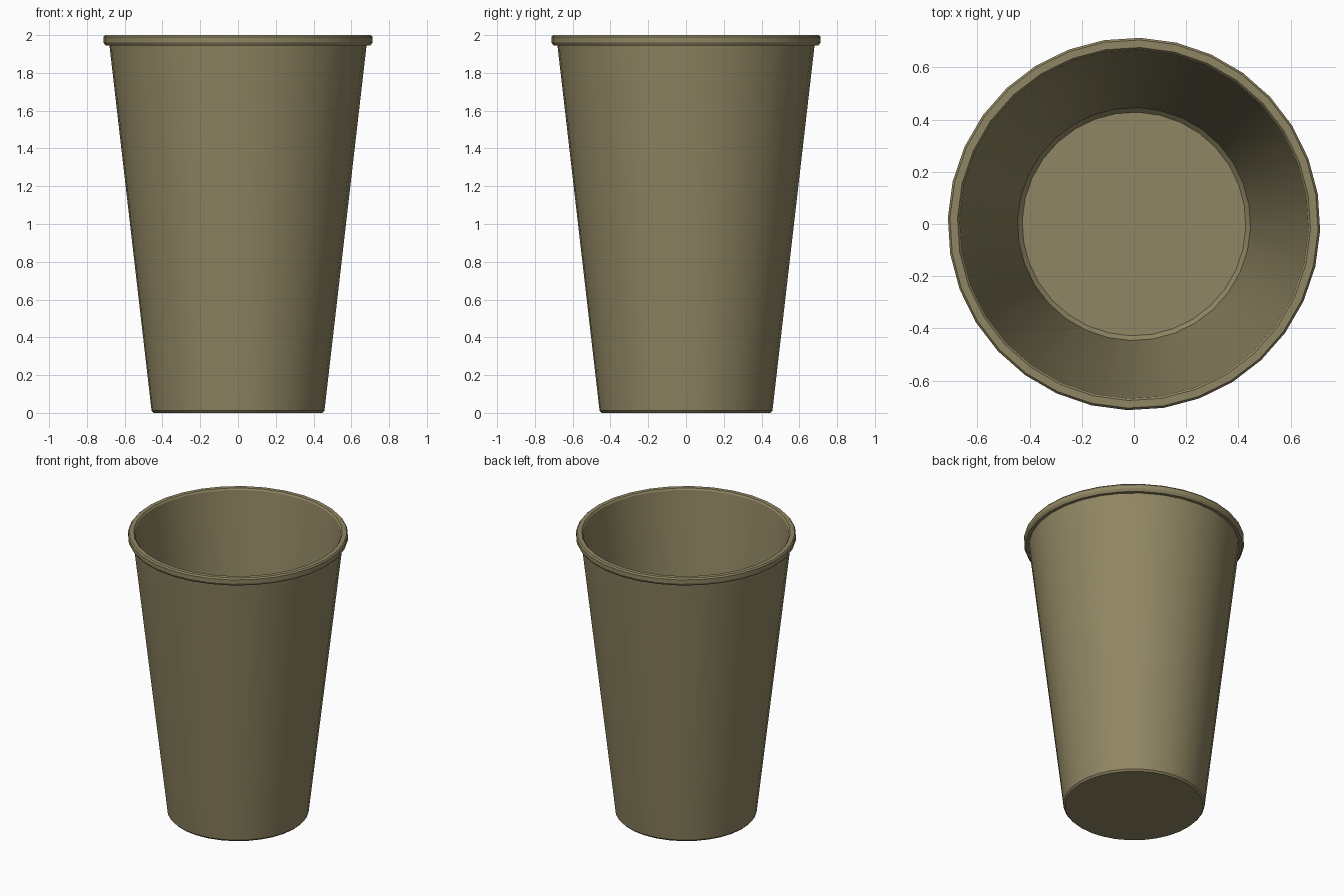
import bpy
import bmesh
import math

if "Cube" in bpy.data.objects:
    bpy.data.objects.remove(bpy.data.objects["Cube"], do_unlink=True)

SIDES = 32
TURN = math.radians(-2)

# Single olive-tan colour
tan = bpy.data.materials.new("olive_tan")
tan.use_nodes = True
colour = (0.28, 0.24, 0.125, 1)
tan.diffuse_color = colour
bsdf = next(n for n in tan.node_tree.nodes if n.type == 'BSDF_PRINCIPLED')
bsdf.inputs["Base Color"].default_value = colour
bsdf.inputs["Roughness"].default_value = 0.7


def lathe(name, profile):
    """Revolve (radius, z) points round the z axis and cap both ends."""
    bm = bmesh.new()
    rings = []
    for r, z in profile:
        rings.append([bm.verts.new((r * math.cos(TURN + math.tau * i / SIDES),
                                    r * math.sin(TURN + math.tau * i / SIDES), z))
                      for i in range(SIDES)])
    for low, high in zip(rings, rings[1:]):
        for i in range(SIDES):
            j = (i + 1) % SIDES
            bm.faces.new((low[i], low[j], high[j], high[i]))
    bm.faces.new(rings[0][::-1])
    bm.faces.new(rings[-1])
    mesh = bpy.data.meshes.new(name)
    bm.to_mesh(mesh)
    bm.free()
    mesh.materials.append(tan)
    obj = bpy.data.objects.new(name, mesh)
    bpy.context.collection.objects.link(obj)
    bpy.ops.object.select_all(action='DESELECT')
    obj.select_set(True)
    bpy.context.view_layer.objects.active = obj
    bpy.ops.object.shade_smooth_by_angle(angle=math.radians(30))
    return obj


# Cup shell: base, outer wall, rolled lip, inner wall, floor
lathe("cup", [
    (0.447, 0.0), (0.458, 0.012),                   # bevelled base
    (0.681, 1.945),                                 # tapered outer wall
    (0.702, 1.945), (0.713, 1.962),                 # underside of the lip
    (0.713, 1.99), (0.705, 2.0),                    # lip edge
    (0.676, 2.0), (0.668, 1.99),                    # inner lip edge
    (0.446, 0.042), (0.428, 0.022),                 # inner wall and floor bevel
])
